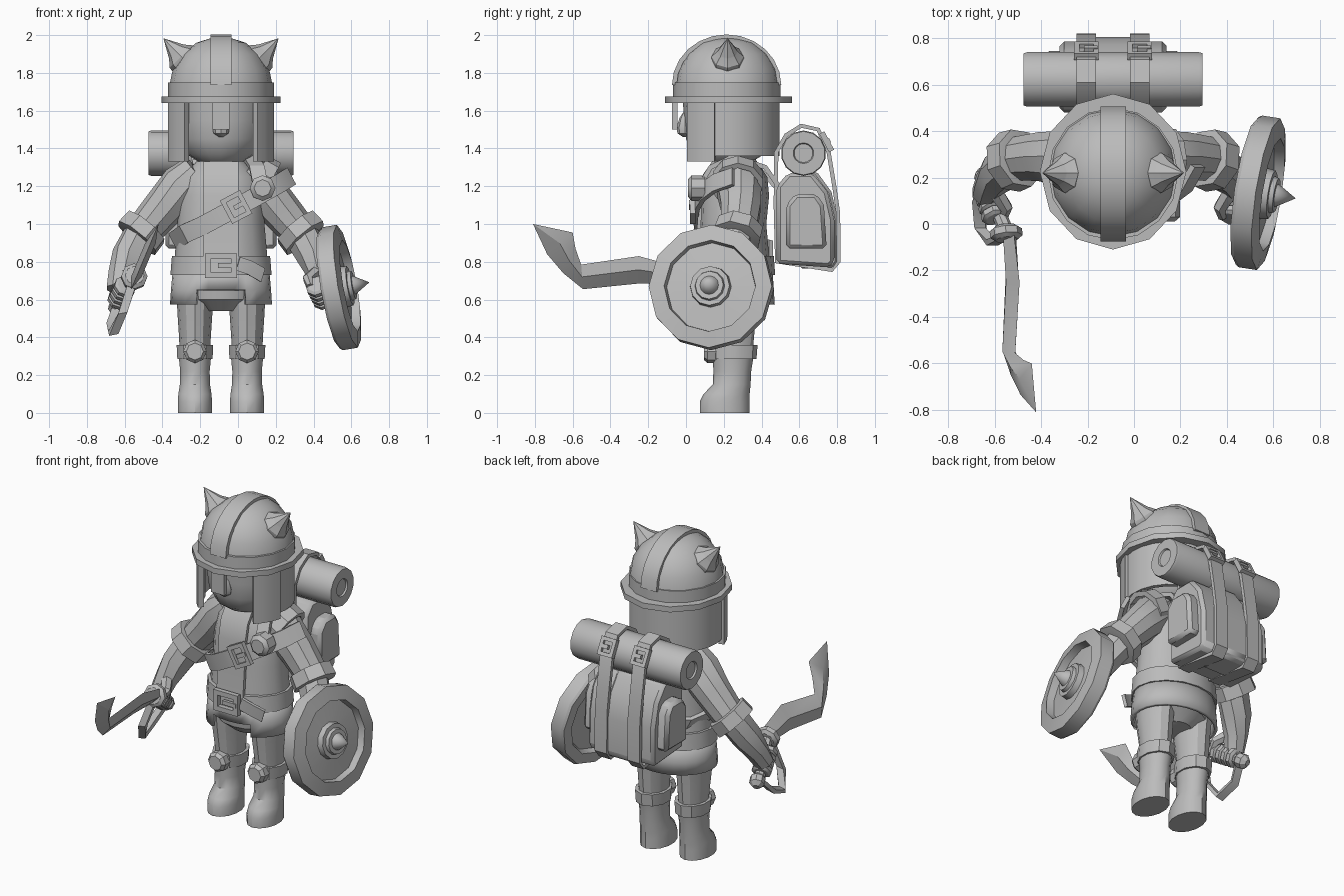
import bpy, bmesh
from math import sin, cos, pi, radians
from mathutils import Vector as V, Matrix

cube = bpy.data.objects.get("Cube")
if cube:
    bpy.data.objects.remove(cube, do_unlink=True)

clay = bpy.data.materials.new("plain grey")
clay.use_nodes = True
clay.diffuse_color = (0.5, 0.5, 0.5, 1)
clay.node_tree.nodes["Principled BSDF"].inputs["Base Color"].default_value = (0.5, 0.5, 0.5, 1)
parts = []
CX = -0.09  # body centre line


def skin(name, rings, loop=False, caps=True):
    """Join rings of points into a closed surface."""
    bm = bmesh.new()
    vs = [[bm.verts.new(p) for p in r] for r in rings]
    n = len(vs[0])
    for a, b in zip(vs, vs[1:] + vs[:1] if loop else vs[1:]):
        for i in range(n):
            j = (i + 1) % n
            bm.faces.new((a[i], a[j], b[j], b[i]))
    if caps and not loop:
        bm.faces.new(vs[0])
        bm.faces.new(vs[-1])
    bmesh.ops.remove_doubles(bm, verts=bm.verts, dist=0.0005)
    bmesh.ops.recalc_face_normals(bm, faces=bm.faces)
    me = bpy.data.meshes.new(name)
    bm.to_mesh(me)
    bm.free()
    me.materials.append(clay)
    ob = bpy.data.objects.new(name, me)
    bpy.context.collection.objects.link(ob)
    parts.append(ob)
    return ob


def oval(z, rx, ry, cx, cy, n=16):
    return [V((cx + rx * sin(2 * pi * i / n), cy - ry * cos(2 * pi * i / n), z)) for i in range(n)]


def loft(name, rows, cx=CX, n=16):
    """Rows of z, half width, half depth, y centre."""
    return skin(name, [oval(z, rx, ry, cx, cy, n) for z, rx, ry, cy in rows])


def lathe(name, profile, origin, axis=(0, 0, 1), n=12, loop=False):
    m = Matrix.Translation(origin) @ V(axis).to_track_quat('Z', 'Y').to_matrix().to_4x4()
    return skin(name, [[m @ p for p in oval(h, r, r, 0, 0, n)] for r, h in profile], loop)


def tube(name, pts, radii, n=10):
    pts = [V(p) for p in pts]
    rings = []
    for i, p in enumerate(pts):
        t = pts[min(i + 1, len(pts) - 1)] - pts[max(i - 1, 0)]
        q = t.to_track_quat('Z', 'Y')
        rings.append([p + q @ c for c in oval(0, radii[i], radii[i], 0, 0, n)])
    return skin(name, rings)


def strap(name, pts, across, width, thick, loop=False):
    """Flat band that follows a path."""
    pts, w = [V(p) for p in pts], V(across).normalized()
    k, rings = len(pts), []
    for i, p in enumerate(pts):
        t = pts[(i + 1) % k] - pts[i - 1] if loop else pts[min(i + 1, k - 1)] - pts[max(i - 1, 0)]
        nrm = t.cross(w).normalized() * thick / 2
        a = w * width / 2
        rings.append([p + a + nrm, p - a + nrm, p - a - nrm, p + a - nrm])
    return skin(name, rings, loop)


def extrude_x(name, outline, x0, x1, bevel=0.015):
    ob = skin(name, [[V((x, y, z)) for y, z in outline] for x in (x0, x1)])
    b = ob.modifiers.new("Bevel", 'BEVEL')
    b.width, b.segments = bevel, 1
    return ob


def buckle(name, loc, w, h, turn=0.0, bar=0.025, axis='Y'):
    """Square frame with a prong, facing along y."""
    m = Matrix.Translation(loc) @ Matrix.Rotation(radians(turn), 4, axis)
    rings = []
    for sx, sz in ((-1, -1), (1, -1), (1, 1), (-1, 1)):
        x, z = sx * w / 2, sz * h / 2
        xi, zi = x - sx * bar, z - sz * bar
        rings.append([m @ V(p) for p in ((x, -.015, z), (xi, -.015, zi), (xi, .015, zi), (x, .015, z))])
    skin(name, rings, loop=True)
    strap(name + "_prong", [m @ V((-w * .1, -.01, 0)), m @ V((w * .45, -.01, 0))],
          m.to_3x3() @ V((0, 0, 1)), .025, .02)


def arc_wall(name, r, a0, a1, z0, z1, steps, thick=.025):
    """Curved plate around the head; angle 0 faces front."""
    rings = []
    for i in range(steps + 1):
        a = radians(a0 + (a1 - a0) * i / steps)
        d = V((sin(a), -cos(a), 0))
        c = V((CX, .22, 0))
        rings.append([c + d * rr + V((0, 0, z)) for rr, z in
                      ((r, z0), (r, z1), (r - thick, z1), (r - thick, z0))])
    return skin(name, rings)


# Head and helmet
loft("head", [(1.33, .12, .13, .22), (1.37, .18, .19, .225), (1.45, .225, .23, .23),
              (1.55, .24, .24, .23), (1.7, .25, .25, .23)])
lathe("nose", [(.01, -.05), (.04, -.03), (.045, 0), (.03, .05), (.01, .08)], (CX, -.005, 1.51), n=8)
loft("helmet_dome", [(1.74, .272, .275, .22), (1.82, .255, .262, .22), (1.9, .205, .215, .22),
                     (1.96, .13, .14, .22), (1.985, .05, .06, .22)])
loft("helmet_band", [(1.65, .28, .285, .215), (1.75, .28, .285, .215)])
loft("helmet_rim", [(1.64, .315, .335, .225), (1.675, .315, .335, .225)], n=12)
ridge = [(CX, .215 - .277 * cos(pi * i / 12), 1.735 + .256 * sin(pi * i / 12)) for i in range(13)]
strap("helmet_ridge", ridge, (1, 0, 0), .11, .025)
strap("nose_guard", [(CX, -.06, 1.66), (CX, -.06, 1.5)], (1, 0, 0), .09, .03)
arc_wall("neck_guard", .275, 72, 288, 1.36, 1.66, 14)
for s, side in ((1, "left"), (-1, "right")):
    arc_wall(side + "_cheek_guard", .29, s * 42, s * 76, 1.33, 1.66, 3, .035)
    lathe(side + "_horn", [(.07, -.05), (.088, 0), (.085, .03), (.055, .065), (.052, .07), (0, .165)],
          (CX + s * .19, .22, 1.865), (s * .7, 0, .72), n=8)

# Torso, tunic skirt and belt
loft("torso", [(.7, .25, .2, .25), (.83, .245, .19, .25), (1, .23, .175, .25), (1.15, .225, .18, .26),
               (1.25, .205, .165, .265), (1.31, .15, .13, .26), (1.37, .09, .1, .25)])
loft("hips", [(.54, .1, .1, .25), (.6, .2, .17, .25), (.75, .24, .19, .25)])
skirt = skin("tunic_skirt", [oval(z, rx, ry, CX, .25, 24) for z, rx, ry in
                             ((.575, .27, .22), (.65, .265, .215), (.76, .255, .208))], caps=False)
bm = bmesh.new()
bm.from_mesh(skirt.data)
gap = [f for f in bm.faces if f.calc_center_median().y < .1 and f.calc_center_median().z < .65
       and abs(f.calc_center_median().x - CX) < .11]
bmesh.ops.delete(bm, geom=gap, context='FACES')
bm.to_mesh(skirt.data)
bm.free()
skirt.modifiers.new("Solidify", 'SOLIDIFY').thickness = .02
loft("belt", [(.73, .268, .222, .25), (.83, .26, .215, .25)])
buckle("belt_buckle", (CX, .015, .78), .17, .13, bar=.03)
strap("belt_tail", [(.0, .03, .79), (.06, .035, .77), (.13, .07, .73)], (.3, 0, 1), .075, .02)
strap("tunic_placket", [(CX, .055, .82), (CX, .07, 1), (CX, .075, 1.15), (CX, .1, 1.26), (CX, .15, 1.33)],
      (1, 0, 0), .185, .02)

# Chest strap with buckle and stud
strap("chest_strap", [(-.12, .45, .87), (-.27, .37, .88), (-.335, .24, .91), (-.28, .11, .95), (-.19, .06, .99),
                      (-.06, .05, 1.06), (.05, .06, 1.12), (.14, .09, 1.17), (.22, .15, 1.215),
                      (.275, .25, 1.25)], (-.46, 0, .89), .1, .025)
buckle("chest_buckle", (-.01, .035, 1.09), .12, .14, -28)
lathe("chest_stud", [(.068, -.04), (.068, .03), (.045, .05)], (.13, .06, 1.19), (0, -1, 0), n=8)
lathe("shoulder_strap", [(.14, -.04), (.14, .04), (.11, .04), (.11, -.04)], (.125, .275, 1.22),
      (.8, 0, -.45), n=10, loop=True)
strap("shoulder_strap_front", [(.12, .07, 1.2), (.1, .13, 1.3), (.06, .25, 1.36), (.04, .42, 1.3),
                               (.03, .49, 1.2)], (1, 0, 0), .08, .025)
strap("right_pack_strap", [(-.2, .25, 1.33), (-.21, .4, 1.28), (-.21, .49, 1.18)], (1, 0, 0), .08, .025)

# Legs and arms
for s, side in ((1, "left"), (-1, "right")):
    lx = CX + s * .138
    loft(side + "_leg", [(.3, .08, .1, .25), (.4, .084, .11, .25), (.52, .092, .125, .245),
                         (.68, .1, .145, .245)], lx, 12)
    loft(side + "_boot", [(0, .093, .132, .205), (.06, .093, .132, .205), (.1, .09, .122, .215),
                          (.15, .082, .1, .242), (.22, .08, .1, .245), (.3, .088, .108, .25)], lx, 14)
    loft(side + "_boot_cuff", [(.285, .098, .118, .255), (.36, .102, .124, .255)], lx, 10)
    lathe(side + "_knee_pad", [(.062, -.05), (.062, .01), (.045, .03)], (lx, .125, .325), (0, -1, 0), n=8)

    def at(o, y, z):
        return V((CX + s * o, y, z))

    tube(side + "_sleeve", [at(.12, .265, 1.28), at(.2, .28, 1.2), at(.3, .29, 1.09), at(.43, .28, .94)],
         [.1, .125, .11, .095])
    lathe(side + "_sleeve_cuff", [(.1, -.045), (.13, -.04), (.135, .04), (.1, .045)],
          at(.42, .275, .955), (s * .17, -.06, -.2), n=8)
    tube(side + "_glove", [at(.42, .27, .95), at(.49, .22, .83), at(.53, .17, .73), at(.55, .13, .65)],
         [.095, .09, .07, .06], 8)
    grip = V((-s * .08, -.25, .16)).normalized()
    for i in range(4):
        lathe(f"{side}_finger_{i + 1}", [(.045, -.022), (.06, -.012), (.06, .012), (.045, .022)],
              at(.525, .09, .635) + grip * (i - 1.5) * .042, grip, n=8)
    tube(side + "_thumb", [at(.5, .13, .74), at(.46, .07, .71), at(.47, .03, .67)], [.035, .03, .02], 6)

# Shield
face = V((.97, -.15, .17)).normalized()
hub = V((.535, .135, .663))
lathe("shield", [(0, -.02), (.24, -.02), (.255, -.05), (.32, -.05), (.33, -.035), (.33, .045), (.245, .06),
                 (.238, .015), (.11, .025), (.105, .06), (.08, .06), (.075, .08), (.05, .08), (.045, .09),
                 (0, .165)], hub, face)
strap("shield_grip", [hub + V((-.03, -.14, 0)), hub + V((-.1, -.1, 0)), hub + V((-.1, .08, 0)),
                      hub + V((-.03, .14, 0))], (0, 0, 1), .06, .025)

# Curved sword
def leaning(y, z, off=0):
    return V((-.53 + .42 * (z - .74) + off, y, z))


stations = [(-.05, .775, -.05, .68), (-.25, .83, -.25, .685), (-.555, .785, -.545, .655),
            (-.585, .87, -.65, .74), (-.6, .955, -.735, .84), (-.81, 1.0, -.81, 1.0)]
rings = []
for ya, za, yb, zb in stations:
    t = .028 if za != zb else 0
    ym, zm = (ya + yb) / 2, (za + zb) / 2
    rings.append([leaning(ya, za), leaning(ym, zm, t), leaning(yb, zb), leaning(ym, zm, -t)])
skin("sword_blade", rings)
lathe("sword_collar", [(.05, -.03), (.07, -.015), (.07, .015), (.05, .03)], (-.55, -.04, .72), (.1, -1, .3), n=8)
tube("sword_handle", [(-.55, -.03, .72), (-.64, .18, .57)], [.032, .032], 8)
lathe("sword_pommel", [(.02, -.045), (.045, -.02), (.045, .02), (.02, .045)], (-.64, .2, .56), (-.09, .21, -.15), n=8)
strap("knuckle_guard", [(-.64, .18, .56), (-.67, .1, .47), (-.66, -.02, .425), (-.61, -.08, .53),
                        (-.555, -.05, .7)], (1, 0, .2), .05, .025)

# Backpack with pouches, bedroll and straps
extrude_x("backpack", [(.48, .79), (.48, 1.2), (.54, 1.27), (.67, 1.27), (.75, 1.17), (.785, 1.02),
                       (.785, .8), (.76, .77)], CX - .23, CX + .23, .03)
extrude_x("backpack_middle", [(.6, .765), (.6, 1.28), (.69, 1.28), (.77, 1.17), (.805, 1.02), (.805, .8),
                              (.78, .765)], CX - .09, CX + .09)
for s, side in ((1, "left"), (-1, "right")):
    extrude_x(side + "_pouch", [(.53, .87), (.53, 1.1), (.58, 1.16), (.69, 1.16), (.73, 1.1), (.745, .87)],
              CX + s * .2, CX + s * .295, .02)
    sx = CX + s * .115
    loop = [(.48, .8), (.475, 1.1), (.478, 1.38), (.53, 1.47), (.61, 1.52), (.7, 1.5), (.755, 1.38),
            (.785, 1.2), (.805, 1.06), (.808, .8), (.775, .757)]
    strap(side + "_pack_strap_loop", [(sx, y, z) for y, z in loop], (1, 0, 0), .085, .022, loop=True)
    buckle(side + "_pack_buckle", (sx, .745, 1.435), .105, .11, 208, .022, 'X')
lathe("bedroll", [(.05, -.375), (.055, -.385), (.115, -.385), (.12, -.37), (.12, .37), (.115, .385),
                  (.055, .385), (.05, .375)], (CX, .622, 1.375), (1, 0, 0), n=14)

# Smooth shading with sharp edges kept
bpy.ops.object.select_all(action='DESELECT')
for ob in parts:
    ob.select_set(True)
bpy.context.view_layer.objects.active = parts[0]
bpy.ops.object.shade_smooth_by_angle(angle=radians(32))
